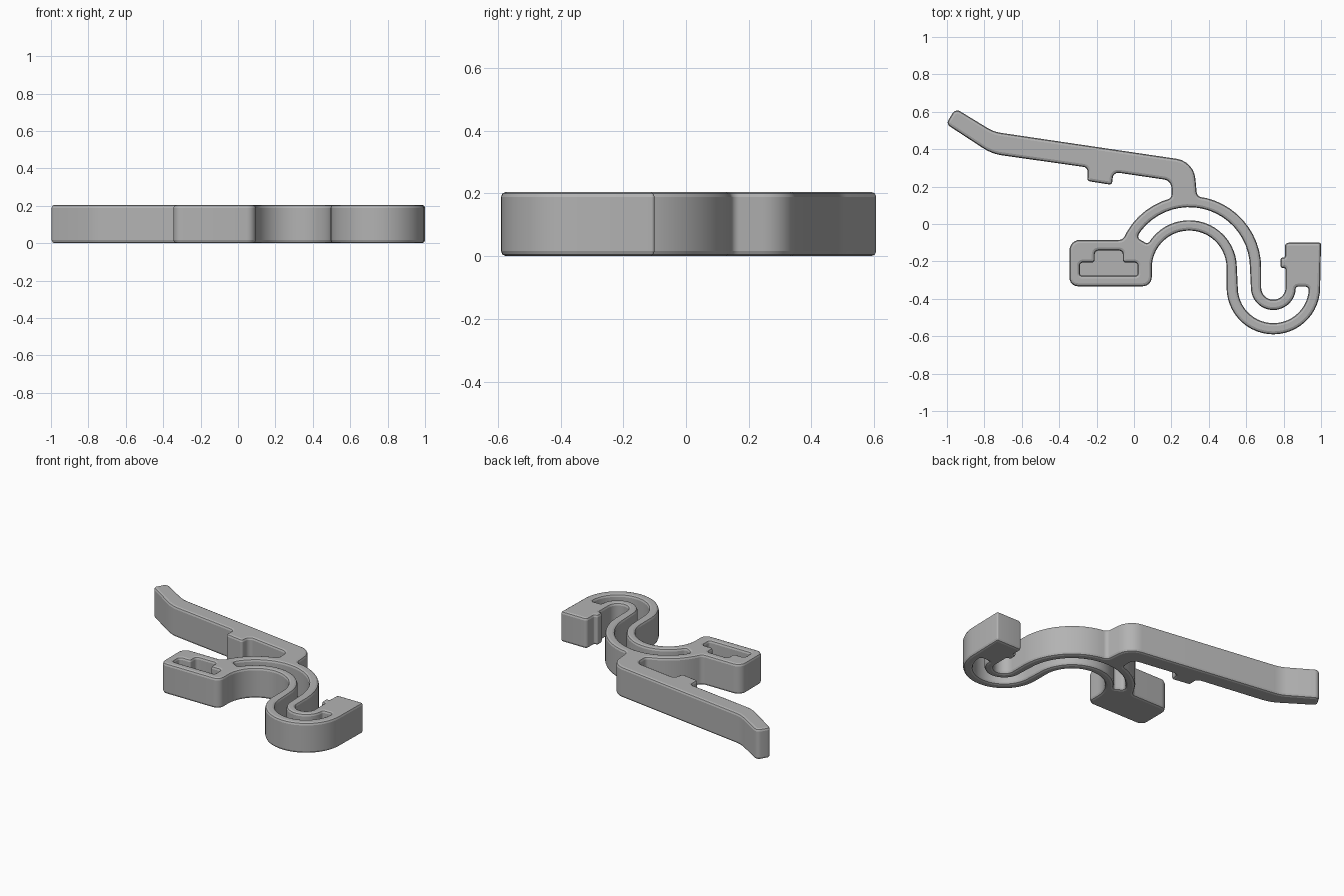
import bpy, bmesh
from math import sin, cos, tan, radians, acos
from mathutils import Vector

cube = bpy.data.objects.get("Cube")
if cube:
    bpy.data.objects.remove(cube, do_unlink=True)

HEIGHT, BEVEL = 0.205, 0.016
ARCH = (0.295, -0.235)      # centre of the arched bands
BEND = (0.745, -0.34)       # centre of the U bend

grey = bpy.data.materials.new("grey plastic")
grey.use_nodes = True
grey.diffuse_color = (0.45, 0.45, 0.45, 1)
grey.node_tree.nodes["Principled BSDF"].inputs["Base Color"].default_value = (0.45, 0.45, 0.45, 1)


def arc(centre, r, start, end):
    """Points on an arc, without corner rounding."""
    n = max(2, round(abs(end - start) / 7))
    angles = [radians(start + (end - start) * i / n) for i in range(n + 1)]
    return [(centre[0] + r * cos(a), centre[1] + r * sin(a), 0) for a in angles]


def rounded(corners, steps=6):
    """Closed outline from (x, y, corner radius)."""
    out = []
    for i, (x, y, r) in enumerate(corners):
        p = Vector((x, y))
        if r == 0:
            out.append(p)
            continue
        a = Vector(corners[i - 1][:2]) - p
        b = Vector(corners[(i + 1) % len(corners)][:2]) - p
        half = acos(max(-1, min(1, a.normalized().dot(b.normalized())))) / 2
        reach = min(r / tan(half), a.length * 0.49, b.length * 0.49)
        r = reach * tan(half)
        centre = p + (a.normalized() + b.normalized()).normalized() * (r / sin(half))
        v0 = p + a.normalized() * reach - centre
        v1 = p + b.normalized() * reach - centre
        sweep = v0.angle_signed(v1)
        for k in range(steps + 1):
            t = -sweep * k / steps
            out.append(centre + Vector((v0.x * cos(t) - v0.y * sin(t),
                                        v0.x * sin(t) + v0.y * cos(t))))
    return out


def slab(name, outlines, z0, z1, bevel, offset):
    """Filled outlines extruded from z0 to z1 with rounded rims."""
    curve = bpy.data.curves.new(name, 'CURVE')
    curve.dimensions = '2D'
    curve.fill_mode = 'BOTH'
    curve.extrude = (z1 - z0) / 2 - bevel
    curve.bevel_depth = bevel
    curve.bevel_resolution = 1
    curve.offset = offset
    for pts in outlines:
        s = curve.splines.new('POLY')
        s.points.add(len(pts) - 1)
        for sp, p in zip(s.points, pts):
            sp.co = (p.x, p.y, 0, 1)
        s.use_cyclic_u = True
    ob = bpy.data.objects.new(name, curve)
    bpy.context.collection.objects.link(ob)
    bpy.ops.object.select_all(action='DESELECT')
    ob.select_set(True)
    bpy.context.view_layer.objects.active = ob
    bpy.ops.object.convert(target='MESH')
    ob = bpy.context.object
    ob.name = name
    bm = bmesh.new()
    bm.from_mesh(ob.data)
    bmesh.ops.remove_doubles(bm, verts=bm.verts, dist=0.0001)
    bmesh.ops.translate(bm, verts=bm.verts, vec=(0, 0, (z0 + z1) / 2))
    bmesh.ops.recalc_face_normals(bm, faces=bm.faces)
    bm.to_mesh(ob.data)
    bm.free()
    ob.data.materials.clear()
    ob.data.materials.append(grey)
    bpy.ops.object.shade_smooth_by_angle(angle=radians(20))


# Lever top edge and right side of the neck
lever_top = [(-1.005, 0.535, 0.025), (-0.955, 0.618, 0.03), (-0.75, 0.493, 0.2),
             (0.32, 0.335, 0.12), (0.337, 0.147, 0.03)]
# Outer band, U bend and the end block with its small nub
outer_band = arc(ARCH, 0.385, 76, 0) + arc(BEND, 0.065, 180, 360)
end_block = [(0.81, -0.235, 0.01), (0.783, -0.235, 0.022), (0.783, -0.18, 0.022),
             (0.807, -0.18, 0.01), (0.807, -0.1, 0.02), (1.0, -0.1, 0.01)]
# Inner band back to the anchor box
inner_band = arc(BEND, 0.25, 0, -180) + arc(ARCH, 0.2, 0, 180)
anchor_box = [(0.095, -0.333, 0.09), (-0.345, -0.333, 0.045),
              (-0.345, -0.085, 0.055), (-0.06, -0.085, 0.05)]
outer_band_start = arc(ARCH, 0.385, 150, 112)
# Left side of the neck and lever underside with its catch
lever_under = [(0.2, 0.138, 0.025), (0.2, 0.232, 0.045), (-0.11, 0.278, 0.03),
               (-0.118, 0.209, 0.015), (-0.25, 0.23, 0.015), (-0.247, 0.302, 0.025),
               (-0.76, 0.375, 0.25)]
outline = rounded(lever_top + outer_band + end_block + inner_band + anchor_box
                  + outer_band_start + lever_under)

# Channel between the two bands
channel_outer = [(*p[:2], 0) for p in arc(ARCH, 0.325, 142, 0) + arc(BEND, 0.12, 180, 350)]
channel_inner = arc(BEND, 0.19, 350, 180) + arc(ARCH, 0.255, 0, 142)
tips = [arc(ARCH, r, 150, 149)[0][:2] for r in (0.255, 0.325)]
channel = rounded(channel_outer + [(0.865, -0.335, 0.025), (0.935, -0.335, 0.025)]
                  + channel_inner + [(*t, 0.03) for t in tips])

# Stepped pocket in the anchor box
pocket = rounded([(-0.29, -0.276, 0.014), (0.02, -0.276, 0.014), (0.02, -0.205, 0.02),
                  (-0.06, -0.205, 0.014), (-0.06, -0.142, 0.02), (-0.21, -0.142, 0.02),
                  (-0.21, -0.205, 0.014), (-0.29, -0.205, 0.02)])

slab("clip_body", [outline, channel, pocket], 0, HEIGHT, BEVEL, -BEVEL)
slab("pocket_floor", [pocket], 0, 0.08, 0, BEVEL)
